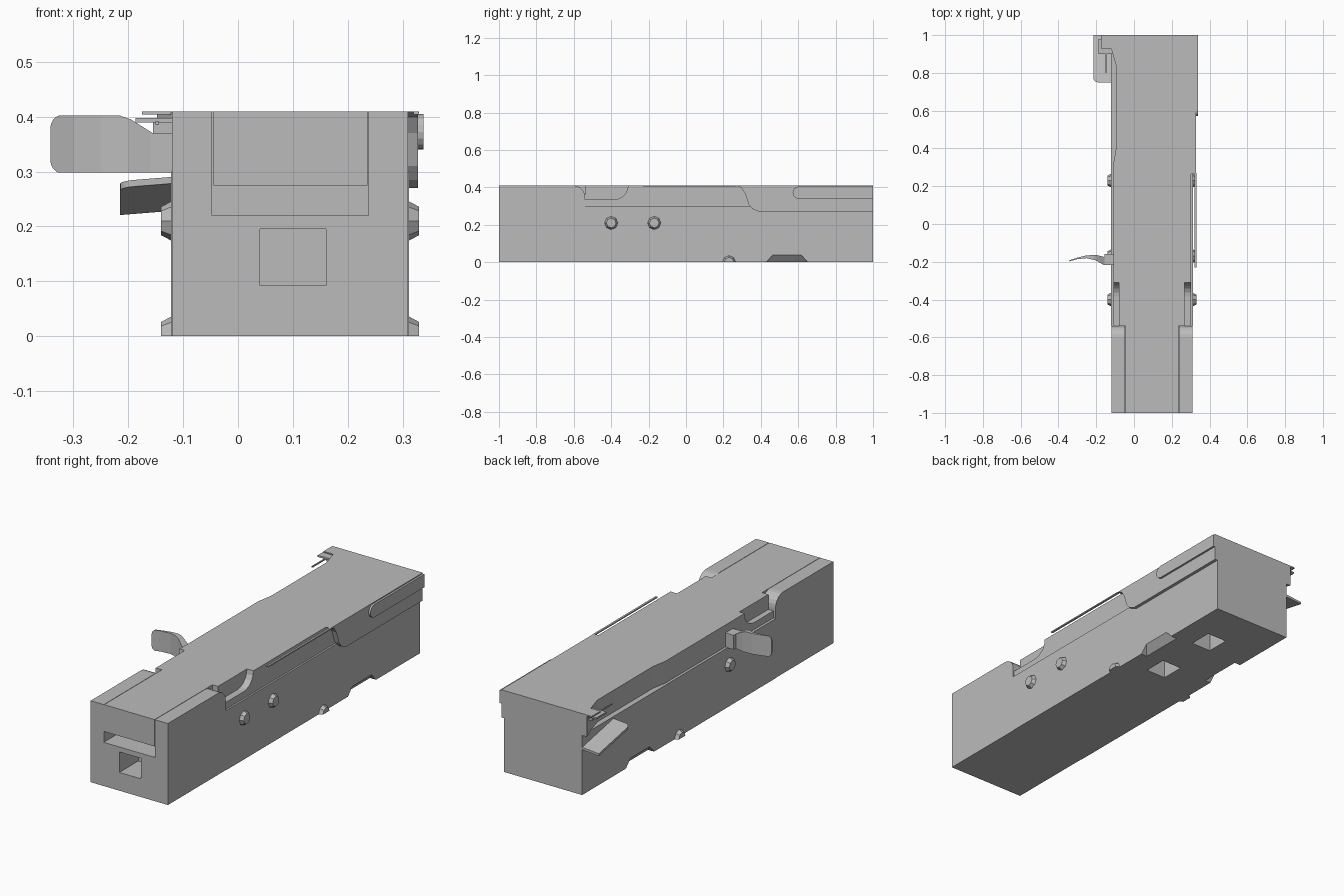
import bpy, bmesh, math
from mathutils import Vector

cube = bpy.data.objects.get("Cube")
if cube:
    bpy.data.objects.remove(cube, do_unlink=True)

grey = bpy.data.materials.new("plain_grey")
grey.use_nodes = True
GREY = (0.5, 0.5, 0.5, 1)
grey.diffuse_color = GREY
grey.node_tree.nodes["Principled BSDF"].inputs["Base Color"].default_value = GREY

MID = 0.095            # centre line of the body
LEFT, RIGHT = 0.312, -0.122


def finish(name, bm):
    bmesh.ops.recalc_face_normals(bm, faces=bm.faces)
    mesh = bpy.data.meshes.new(name)
    bm.to_mesh(mesh)
    bm.free()
    mesh.materials.append(grey)
    obj = bpy.data.objects.new(name, mesh)
    bpy.context.collection.objects.link(obj)
    return obj


def prism(name, pts, axis, a, b):
    """Extrude a 2D outline along an axis, from a to b."""
    def place(u, v):
        return {"x": (a, u, v), "y": (u, a, v), "z": (u, v, a)}[axis]
    bm = bmesh.new()
    face = bm.faces.new([bm.verts.new(place(u, v)) for u, v in pts])
    out = bmesh.ops.extrude_face_region(bm, geom=[face])
    step = Vector([b - a if axis == c else 0 for c in "xyz"])
    moved = [g for g in out["geom"] if isinstance(g, bmesh.types.BMVert)]
    bmesh.ops.translate(bm, verts=moved, vec=step)
    return finish(name, bm)


def box(name, x0, x1, y0, y1, z0, z1):
    return prism(name, [(x0, y0), (x1, y0), (x1, y1), (x0, y1)], "z", z0, z1)


def arc(cx, cy, r, start, end, n=5):
    angles = [math.radians(start + (end - start) * i / n) for i in range(n + 1)]
    return [(cx + r * math.cos(t), cy + r * math.sin(t)) for t in angles]


def cut(obj, cutter):
    mod = obj.modifiers.new("cut", 'BOOLEAN')
    mod.operation = 'DIFFERENCE'
    mod.solver = 'EXACT'
    mod.object = cutter
    bpy.context.view_layer.objects.active = obj
    bpy.ops.object.modifier_apply(modifier=mod.name)
    bpy.data.objects.remove(cutter, do_unlink=True)


# Lower body with sockets underneath and bevelled scallops on the bottom edges
body = box("lower_body", RIGHT, LEFT, -0.54, 1, 0, 0.3)
for y in (0.385, 0.725):
    cut(body, box("socket_cutter", 0.08, 0.19, y - 0.06, y + 0.06, -0.05, 0.1))
for edge, inward in ((LEFT, -1), (RIGHT, 1)):
    bm = bmesh.new()
    rings = []
    for depth, z, y0, y1 in ((-0.01, 0.05, 0.475, 0.605), (0.06, -0.03, 0.40, 0.68)):
        x = edge + inward * depth
        rings.append([bm.verts.new((x, y0, z)), bm.verts.new((x, y1, z))])
    outer = [bm.verts.new((edge - inward * 0.03, y, -0.03)) for y in (0.40, 0.68)]
    (a, b), (c, d) = rings
    e, f = outer
    for loop in ((a, b, d, c), (a, e, f, b), (c, d, f, e), (a, c, e), (b, f, d)):
        bm.faces.new(loop)
    cut(body, finish("scallop_cutter", bm))

# Front block: rounded rear top edge, open channel and square socket
profile = [(-1, 0), (-0.54, 0), (-0.54, 0.35)] + arc(-0.6, 0.35, 0.06, 0, 90)[1:] + [(-1, 0.41)]
front_block = prism("front_block", profile, "x", -0.12, 0.31)
cut(front_block, box("channel_cutter", -0.047, 0.238, -1.1, -0.5, 0.22, 0.5))
cut(front_block, box("square_cutter", 0.04, 0.16, -1.1, -0.85, 0.092, 0.195))

# Upper cover: front tongue, main plate with side notches, wide rear cheek
box("cover_tongue", -0.045, 0.236, -1, -0.54, 0.275, 0.41)
outline = [(0.303, -0.54), (0.303, 1), (-0.148, 1), (-0.118, 0.92), (-0.095, 0.84),
           (-0.095, 0.4), (-0.109, 0.32), (-0.109, -0.54)]
cover = prism("upper_cover", outline, "z", 0.3, 0.41)
notch = [(-0.6, 0.335)] + arc(-0.385, 0.41, 0.075, -90, 0) + [(-0.31, 0.45), (-0.6, 0.45)]
cut(cover, prism("notch_cutter", notch, "x", 0.267, 0.4))
cut(cover, prism("notch_cutter", notch, "x", -0.2, -0.08))

cheek = [(1, 0.27), (0.39, 0.27), (0.355, 0.285), (0.335, 0.31), (0.315, 0.37),
         (0.295, 0.4), (0.265, 0.41), (1, 0.41)]
prism("rear_cheek", cheek, "x", 0.3, 0.328)
rail = [(1, 0.34), (1, 0.405)] + arc(0.603, 0.3725, 0.0325, 90, 270, 8)
prism("side_rail", rail, "x", 0.32, 0.338)
box("thin_strip", 0.32, 0.33, -0.23, 0.27, 0.404, 0.41)

# Tapered octagonal pins on both sides
for y, z in ((-0.4, 0.21), (-0.17, 0.21), (0.23, 0)):
    for side in (-1, 1):
        bm = bmesh.new()
        bmesh.ops.create_cone(bm, cap_ends=True, segments=8, radius1=0.042,
                              radius2=0.026, depth=0.03)
        for v in bm.verts:
            px, py, pz = v.co
            v.co = (MID + side * (0.22 + pz), y + px, z + py)
        if z == 0:
            bmesh.ops.bisect_plane(bm, geom=bm.verts[:] + bm.edges[:] + bm.faces[:],
                                   plane_co=(0, 0, 0), plane_no=(0, 0, -1), clear_outer=True)
            bmesh.ops.holes_fill(bm, edges=bm.edges)
        finish("pin", bm)

# Curved pull handle: bent blade trimmed to a rounded paddle outline
blade = [(-0.342, -0.192), (-0.3, -0.178), (-0.25, -0.166), (-0.2, -0.164), (-0.155, -0.175),
         (-0.155, -0.158), (-0.1, -0.158), (-0.1, -0.217), (-0.16, -0.217), (-0.2, -0.193),
         (-0.25, -0.181), (-0.3, -0.186), (-0.342, -0.198)]
handle = prism("pull_handle", blade, "z", 0.298, 0.402)
cut(handle, prism("handle_cutter", [(-0.05, 0.37), (-0.155, 0.37), (-0.195, 0.395),
                                    (-0.215, 0.402), (-0.215, 0.45), (-0.05, 0.45)], "y", -0.3, -0.1))
for z, sign in ((0.298, 1), (0.402, -1)):
    corner = [(-0.36, z - sign * 0.02), (-0.318, z - sign * 0.02)]
    corner += [(x, z + sign * (0.022 - h)) for x, h in arc(-0.318, 0, 0.024, 90, 180)]
    corner += [(-0.36, z + sign * 0.022)]
    cut(handle, prism("corner_cutter", corner, "y", -0.3, -0.1))

# Tilted rear flap and the small tabs above it
flap = prism("rear_flap", [(-0.1, 1), (-0.215, 1), (-0.215, 0.775)]
             + arc(-0.19, 0.775, 0.025, 180, 270) + [(-0.1, 0.75)], "z", 0, 0.012)
for v in flap.data.vertices:
    v.co.z += 0.28 - (v.co.y - 0.75) * 0.2 + (v.co.x + 0.1) * 0.08
box("upper_tab", -0.175, -0.11, 0.93, 1, 0.404, 0.41)
box("lower_tab", -0.187, -0.09, 0.9, 0.98, 0.39, 0.398)
box("tab_support", -0.155, -0.09, 0.92, 0.97, 0.37, 0.39)
box("spring_leaf", -0.15, -0.145, 0.8, 0.98, 0.385, 0.392)
